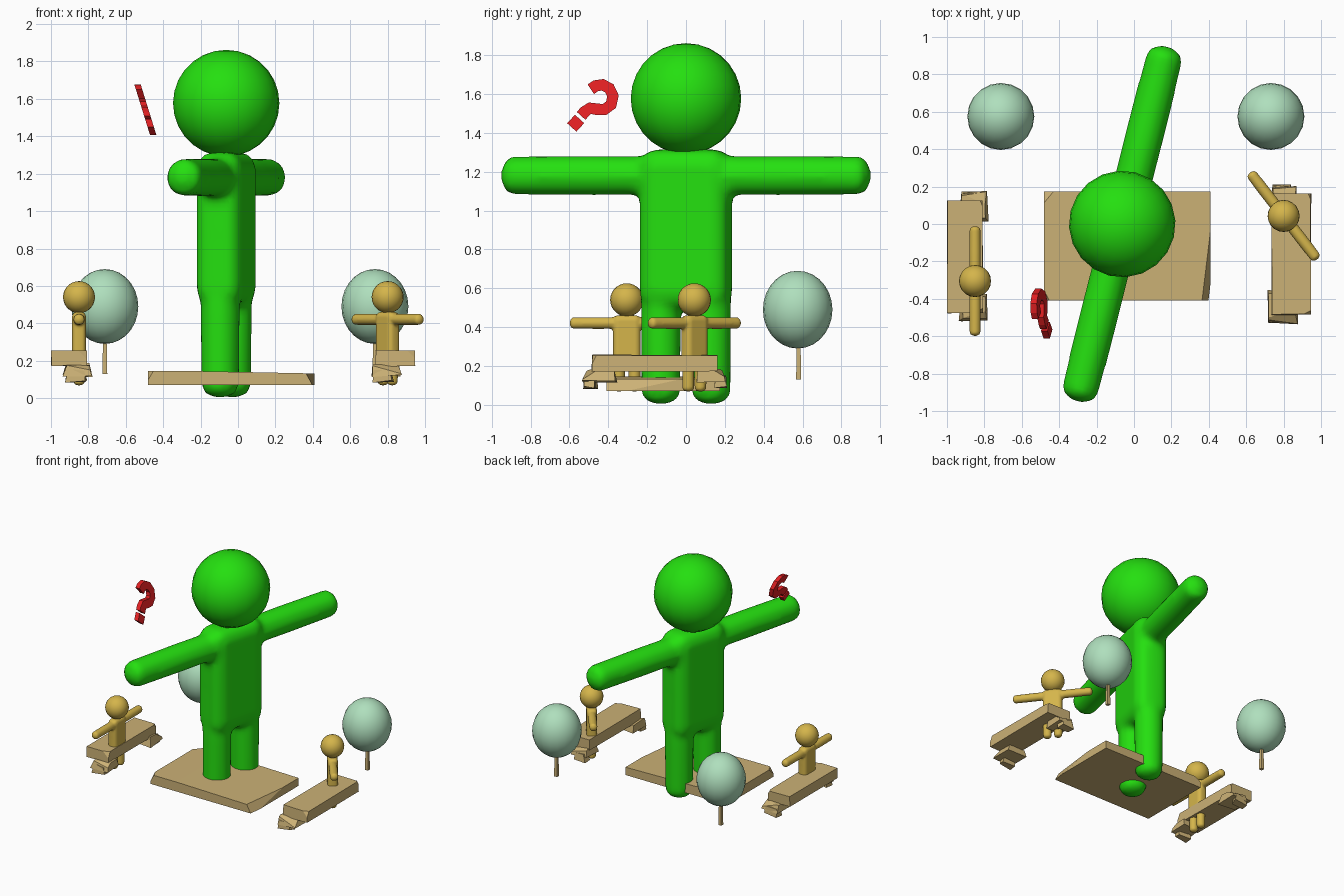
import bpy, bmesh, math, random
from mathutils import Vector, Matrix

random.seed(4)
cube = bpy.data.objects.get("Cube")
if cube:
    bpy.data.objects.remove(cube, do_unlink=True)


def material(name, rgb):
    m = bpy.data.materials.new(name)
    m.use_nodes = True
    m.diffuse_color = (*rgb, 1)
    m.node_tree.nodes["Principled BSDF"].inputs["Base Color"].default_value = (*rgb, 1)
    return m


green = material("bright green", (0.018, 0.74, 0.005))
gold = material("golden yellow", (0.66, 0.46, 0.07))
tan = material("tan stone", (0.60, 0.44, 0.18))
mint = material("pale mint", (0.43, 0.74, 0.51))
red = material("red", (0.75, 0.014, 0.016))


def finish(name, bm, mat, smooth=False):
    bmesh.ops.recalc_face_normals(bm, faces=bm.faces)
    me = bpy.data.meshes.new(name)
    bm.to_mesh(me)
    bm.free()
    for p in me.polygons:
        p.use_smooth = smooth
    me.materials.append(mat)
    ob = bpy.data.objects.new(name, me)
    bpy.context.collection.objects.link(ob)
    return ob


def ball(name, centre, rx, rz, mat):
    bm = bmesh.new()
    bmesh.ops.create_uvsphere(bm, u_segments=20, v_segments=14, radius=1)
    bmesh.ops.scale(bm, vec=(rx, rx, rz), verts=bm.verts)
    ob = finish(name, bm, mat, True)
    ob.location = centre
    return ob


def add_capsule(bm, a, b, r):
    """Round-ended limb from a to b."""
    a, b = Vector(a), Vector(b)
    half = (b - a).length / 2 - r * 0.7
    verts = bmesh.ops.create_uvsphere(bm, u_segments=20, v_segments=12, radius=r)["verts"]
    for v in verts:
        z = v.co.z
        v.co.z = z * 0.7 + (half if z > 0.001 else -half if z < -0.001 else 0)
    turn = (b - a).to_track_quat('Z', 'Y').to_matrix().to_4x4()
    bmesh.ops.transform(bm, matrix=Matrix.Translation((a + b) / 2) @ turn, verts=verts)


def figure(name, location, angle, scale, mat):
    """Simple person with arms outstretched along its own x axis."""
    bm = bmesh.new()
    # torso
    verts = bmesh.ops.create_cube(bm, size=1)["verts"]
    bmesh.ops.scale(bm, vec=(0.47, 0.25, 0.82), verts=verts)
    bmesh.ops.translate(bm, vec=(0, 0, 0.905), verts=verts)
    bmesh.ops.bevel(bm, geom=list(bm.edges), offset=0.085, segments=4,
                    profile=0.5, affect='EDGES')
    # arms and legs
    for s in (-1, 1):
        add_capsule(bm, (0, 0, 1.18), (s * 0.98, 0, 1.18), 0.103)
        add_capsule(bm, (s * 0.133, 0, 0), (s * 0.133, 0, 0.9), 0.105)
    body = finish(name + "_body", bm, mat, True)
    # blend limbs into one skin
    rm = body.modifiers.new("Blend", 'REMESH')
    rm.mode = 'VOXEL'
    rm.voxel_size = 0.025
    rm.use_smooth_shade = True
    sm = body.modifiers.new("Soften", 'SMOOTH')
    sm.factor = 0.5
    sm.iterations = 6
    head = ball(name + "_head", (0, 0, 1.577), 0.285, 0.285, mat)
    for ob in (body, head):
        ob.location = Vector(location) + ob.location * scale
        ob.rotation_euler.z = math.radians(angle)
        ob.scale = (scale,) * 3


def block(name, lo, hi, mat, jitter=0.0, taper=1.0, chips=()):
    """Rough hewn block; each chip is a cutting plane (point, normal)."""
    lo, hi = Vector(lo), Vector(hi)
    mid, size = (lo + hi) / 2, hi - lo
    bm = bmesh.new()
    bmesh.ops.create_cube(bm, size=1)
    for v in bm.verts:
        k = taper if v.co.z > 0 else 1
        v.co = Vector((v.co.x * size.x * k, v.co.y * size.y * k, v.co.z * size.z)) + mid
        v.co += Vector([random.uniform(-jitter, jitter) for _ in range(3)])
    for point, normal in chips:
        geom = list(bm.verts) + list(bm.edges) + list(bm.faces)
        bmesh.ops.bisect_plane(bm, geom=geom, plane_co=point, plane_no=normal,
                               clear_outer=True)
        bmesh.ops.holes_fill(bm, edges=[e for e in bm.edges if e.is_boundary])
    return finish(name, bm, mat)


# people
figure("giant", (-0.063, 0, 0), 75.8, 1.0, green)
figure("right_sitter", (-0.85, -0.305, 0.067), 90, 0.3, gold)
figure("left_sitter", (0.80, 0.043, 0.067), 127.7, 0.3, gold)

# slab under the giant, with worn edges
block("ground_slab", (-0.48, -0.41, 0.07), (0.41, 0.175, 0.145), tan, chips=[
    ((0.37, -0.3, 0.145), (1, -0.12, 0.55)),
    ((-0.45, 0.15, 0.145), (-0.6, 0.5, 1)),
    ((-0.47, -0.38, 0.14), (-1, -0.5, 0.6)),
    ((0, 0, 0.14), (0.02, 0, 1)),
])


# benches: plank on broken stone feet
def bench(side, x0, x1, y0, y1, feet):
    block(side + "_bench_seat", (x0, y0, 0.172), (x1, y1, 0.256), tan, jitter=0.003, chips=[
        ((x1, y0 + 0.02, 0.25), (0.5, -1, 0.5)),
        ((x1 - 0.01, y1, 0.25), (1, 0.4, 0.6)),
    ])
    for i, (fx0, fx1, fy0, fy1) in enumerate(feet):
        xm, ym = (fx0 + fx1) / 2, (fy0 + fy1) / 2
        out = -1 if i == 0 else 1
        block(f"{side}_bench_foot_{i}", (fx0, fy0, 0.12), (fx1, fy1, 0.18), tan,
              jitter=0.008, taper=0.8,
              chips=[((xm, ym + out * 0.05, 0.17), (0.2, out * 0.6, 1))])
        low = fy0 if out < 0 else fy1
        block(f"{side}_bench_rubble_{i}", (fx0 + 0.01, min(low, low - out * 0.06), 0.09),
              (xm + 0.04, max(low, low - out * 0.06), 0.15), tan, jitter=0.008, taper=0.8)


bench("right", -1.0, -0.81, -0.475, 0.125,
      [(-0.93, -0.78, -0.52, -0.37), (-0.93, -0.78, 0.02, 0.175)])
bench("left", 0.735, 0.945, -0.485, 0.16,
      [(0.71, 0.87, -0.53, -0.36), (0.735, 0.87, 0.05, 0.205)])

# trees
for side, x in (("right", -0.712), ("left", 0.732)):
    ball(side + "_tree_crown", (x, 0.575, 0.49), 0.179, 0.2, mint)
    block(side + "_tree_trunk", (x - 0.013, 0.567, 0.13), (x + 0.013, 0.593, 0.32), tan,
          taper=0.75)


# floating red hook and dot, leaning outward as they rise
def ribbon(name, path, half_width, half_depth):
    pts = [Vector(p) for p in path]
    bm = bmesh.new()
    rings = []
    for i, p in enumerate(pts):
        t = (pts[min(i + 1, len(pts) - 1)] - pts[max(i - 1, 0)]).normalized()
        n = Vector((-t.y, t.x)) * half_width
        ring = []
        for w, d in ((-1, -1), (1, -1), (1, 1), (-1, 1)):
            y, z = p + n * w
            ring.append(bm.verts.new((-0.535 + (1.67 - z) * 0.31 + d * half_depth, y, z)))
        rings.append(ring)
    for a, b in zip(rings, rings[1:]):
        for k in range(4):
            bm.faces.new((a[k], a[k - 1], b[k - 1], b[k]))
    bm.faces.new(rings[0])
    bm.faces.new(rings[-1])
    return finish(name, bm, red)


ribbon("floating_hook", [(-0.49, 1.625), (-0.465, 1.642), (-0.43, 1.648), (-0.395, 1.63),
                         (-0.376, 1.59), (-0.386, 1.545), (-0.42, 1.52), (-0.46, 1.522),
                         (-0.495, 1.527), (-0.52, 1.51), (-0.54, 1.488)], 0.03, 0.017)
ribbon("floating_dot", [(-0.548, 1.472), (-0.588, 1.428)], 0.032, 0.017)
